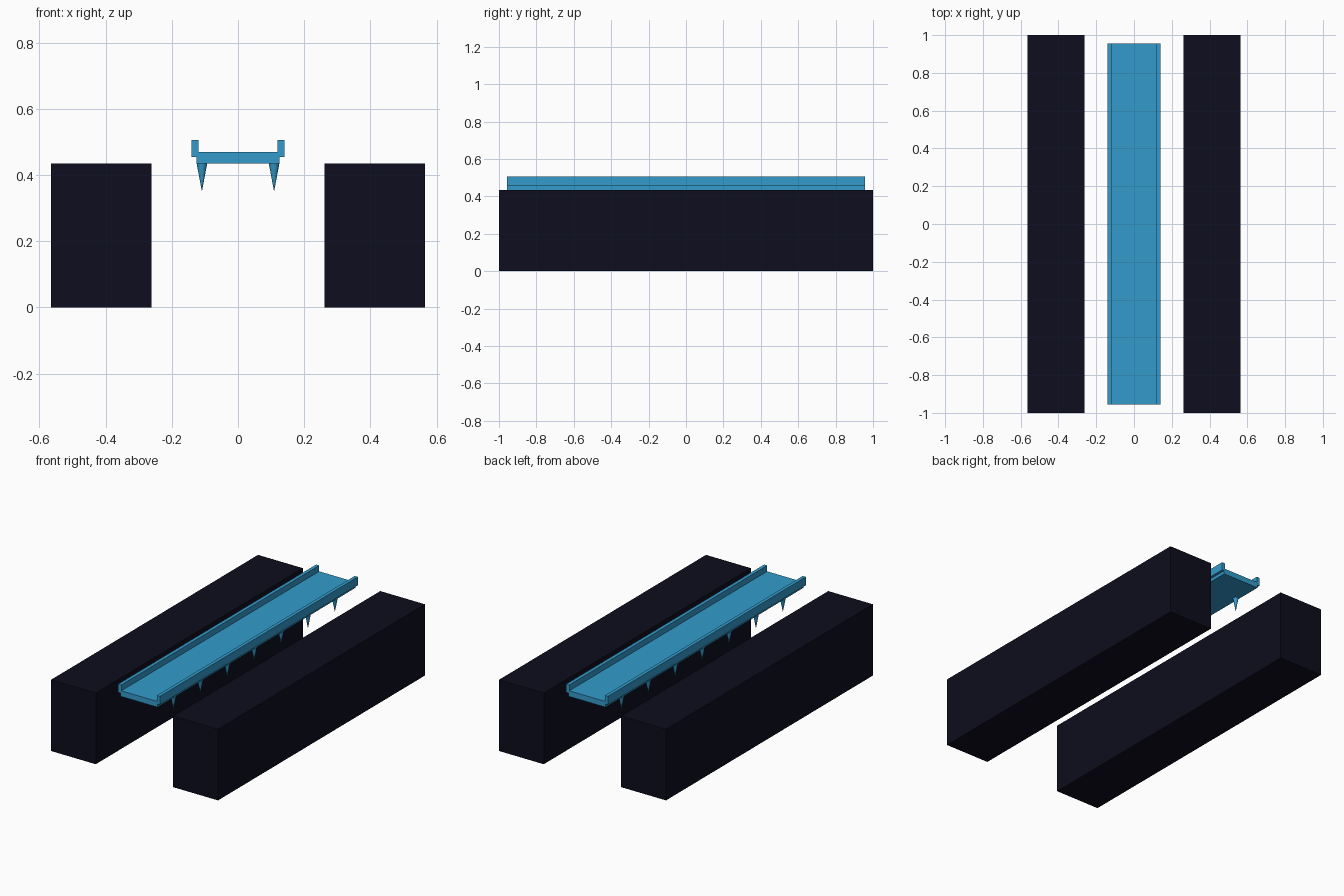
import bpy
import math

if "Cube" in bpy.data.objects:
    bpy.data.objects.remove(bpy.data.objects["Cube"], do_unlink=True)


def make_material(name, rgb):
    mat = bpy.data.materials.new(name)
    mat.use_nodes = True
    color = (*rgb, 1.0)
    mat.diffuse_color = color
    mat.node_tree.nodes["Principled BSDF"].inputs["Base Color"].default_value = color
    return mat


navy = make_material("dark navy", (0.004, 0.004, 0.013))
blue = make_material("bright blue", (0.033, 0.33, 0.60))


def finish(name, mat):
    obj = bpy.context.object
    obj.name = name
    obj.data.materials.append(mat)
    return obj


def box(name, mat, x0, x1, half_length, z0, z1):
    """Box centred on y, given by its x and z limits."""
    bpy.ops.mesh.primitive_cube_add(size=1, location=((x0 + x1) / 2, 0, (z0 + z1) / 2))
    obj = finish(name, mat)
    obj.scale = (abs(x1 - x0), 2 * half_length, z1 - z0)
    bpy.ops.object.transform_apply(location=False, rotation=False, scale=True)
    return obj


DECK_BOTTOM = 0.435
DECK_HALF_LENGTH = 0.956
SPIKE_SPACING = 0.26
SPIKE_TIP = 0.35

# Bridge deck between the blocks
box("deck", blue, -0.125, 0.125, DECK_HALF_LENGTH, DECK_BOTTOM, 0.47)

for side, s in (("left", 1), ("right", -1)):
    # Solid side blocks and raised deck rails
    box(f"{side}_block", navy, s * 0.262, s * 0.565, 1.0, 0, 0.435)
    box(f"{side}_rail", blue, s * 0.12, s * 0.141, DECK_HALF_LENGTH, 0.455, 0.506)

    # Row of spikes hanging under the deck edge
    for i in range(7):
        bpy.ops.mesh.primitive_cone_add(
            vertices=16, radius1=0.016, radius2=0, depth=DECK_BOTTOM - SPIKE_TIP,
            location=(s * 0.109, (i - 3) * SPIKE_SPACING, (DECK_BOTTOM + SPIKE_TIP) / 2),
            rotation=(math.pi, 0, 0))
        finish(f"{side}_spike_{i + 1}", blue)
